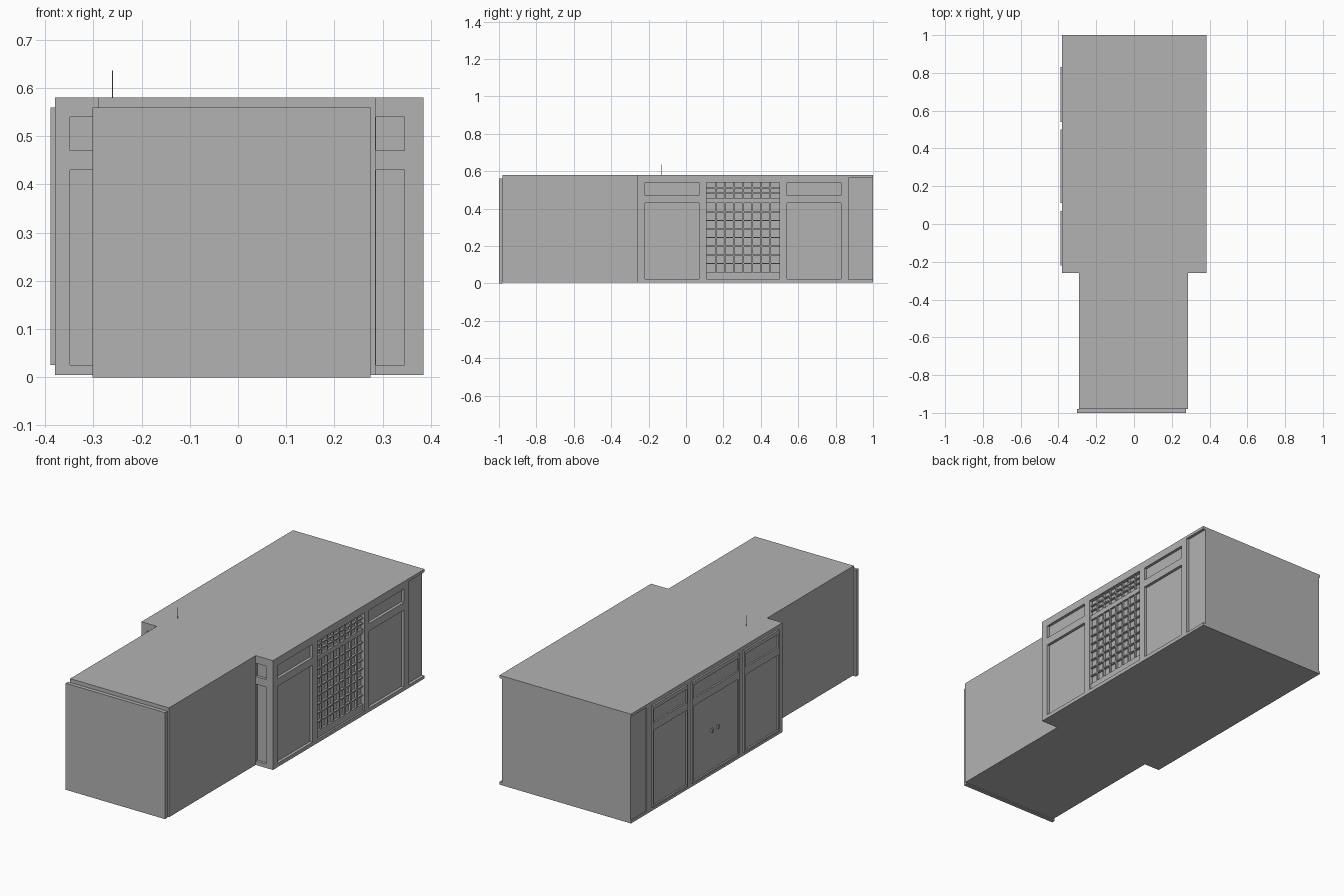
import bpy
import bmesh
from mathutils import Vector

cube = bpy.data.objects.get("Cube")
if cube:
    bpy.data.objects.remove(cube, do_unlink=True)

grey = bpy.data.materials.new("plain_grey")
grey.use_nodes = True
grey.diffuse_color = (0.45, 0.45, 0.45, 1)
grey.node_tree.nodes["Principled BSDF"].inputs["Base Color"].default_value = grey.diffuse_color


def add_box(bm, x, y, z):
    """Add a box given its (low, high) range on each axis."""
    verts = bmesh.ops.create_cube(bm, size=1)["verts"]
    for v in verts:
        v.co = Vector([(lo + hi) / 2 + c * (hi - lo)
                       for c, (lo, hi) in zip(v.co, (x, y, z))])


def finish(name, bm):
    mesh = bpy.data.meshes.new(name)
    bmesh.ops.recalc_face_normals(bm, faces=bm.faces)
    bm.to_mesh(mesh)
    bm.free()
    mesh.materials.append(grey)
    obj = bpy.data.objects.new(name, mesh)
    bpy.context.scene.collection.objects.link(obj)
    return obj


def boxes(name, ranges):
    bm = bmesh.new()
    for r in ranges:
        add_box(bm, *r)
    return finish(name, bm)


def cut(obj, cutter):
    cutter.hide_render = True
    cutter.display_type = "WIRE"
    mod = obj.modifiers.new("recesses", "BOOLEAN")
    mod.operation = "DIFFERENCE"
    mod.solver = "EXACT"
    mod.object = cutter


LEFT, RIGHT = 0.385, -0.38      # side walls of the wide hall
SHOULDER, BACK = -0.26, 1.0
WINDOW, DOOR = (0.47, 0.54), (0.025, 0.43)
SIDE_BAYS = [(-0.22, 0.07), (0.54, 0.83)]
CENTRE = (0.11, 0.5)

# Main body: stepped plan extruded upward
plan = [(-0.29, -0.98), (0.285, -0.98), (0.285, SHOULDER), (LEFT, SHOULDER),
        (LEFT, BACK), (RIGHT, BACK), (RIGHT, SHOULDER), (-0.29, SHOULDER)]
bm = bmesh.new()
base = bm.faces.new([bm.verts.new((x, y, 0.005)) for x, y in plan])
top = bmesh.ops.extrude_face_region(bm, geom=[base])["geom"]
bmesh.ops.translate(bm, vec=(0, 0, 0.575),
                    verts=[v for v in top if isinstance(v, bmesh.types.BMVert)])
body = finish("main_body", bm)

# Recessed panels of the left side, shoulders and rear pillars
depth = 0.015
left_range = (LEFT - depth, LEFT + 0.05)
recesses = [(left_range, bay, z) for bay in SIDE_BAYS for z in (WINDOW, DOOR)]
recesses.append(((LEFT - 0.02, LEFT + 0.05), CENTRE, (0.025, 0.54)))
recesses.append((left_range, (0.87, BACK + 0.05), (0.02, 0.565)))
recesses.append(((RIGHT - 0.05, RIGHT + 0.004), (0.87, BACK + 0.05), (0.02, 0.565)))
for x in ((0.286, 0.345), (-0.348, -0.291)):
    for z in (WINDOW, DOOR):
        recesses.append((x, (SHOULDER - 0.05, SHOULDER + depth), z))
cut(body, boxes("body_recess_cutter", recesses))

# Front end slab
boxes("front_slab", [((-0.302, 0.275), (-1.0, -0.98), (0, 0.56))])

# Lattice in the left centre opening
y0, y1 = CENTRE
bar_x = (LEFT - 0.021, LEFT - 0.009)
bars = [(bar_x, CENTRE, (0.43, 0.455)), (bar_x, CENTRE, (0.025, 0.06))]
for i in range(1, 8):
    y = y0 + (y1 - y0) * i / 8
    bars.append((bar_x, (y - 0.004, y + 0.004), (0.06, 0.54)))
for low, high, count in ((0.06, 0.43, 8), (0.455, 0.54, 3)):
    for i in range(1, count):
        z = low + (high - low) * i / count
        bars.append((bar_x, CENTRE, (z - 0.003, z + 0.003)))
boxes("lattice", bars)

# Raised panel frames on the right side
bays = SIDE_BAYS + [CENTRE]
frames = boxes("right_panel_frames",
               [((RIGHT - 0.009, RIGHT + 0.001), bay, (0.025, 0.56)) for bay in bays])
cut(frames, boxes("frame_recess_cutter",
                  [((RIGHT - 0.05, RIGHT - 0.001), (a + 0.008, b - 0.008), z)
                   for a, b in bays for z in (WINDOW, (0.035, 0.43))]))

# Handles of the double door
boxes("door_handles", [((RIGHT - 0.008, RIGHT), (y - 0.006, y + 0.006), (0.23, 0.25))
                       for y in (0.28, 0.33)])

# Thin roof mast
bm = bmesh.new()
bmesh.ops.create_cone(bm, cap_ends=True, segments=8, radius1=0.0012,
                      radius2=0.0012, depth=0.057)
bmesh.ops.translate(bm, verts=bm.verts, vec=(-0.26, -0.13, 0.6075))
finish("roof_mast", bm)
